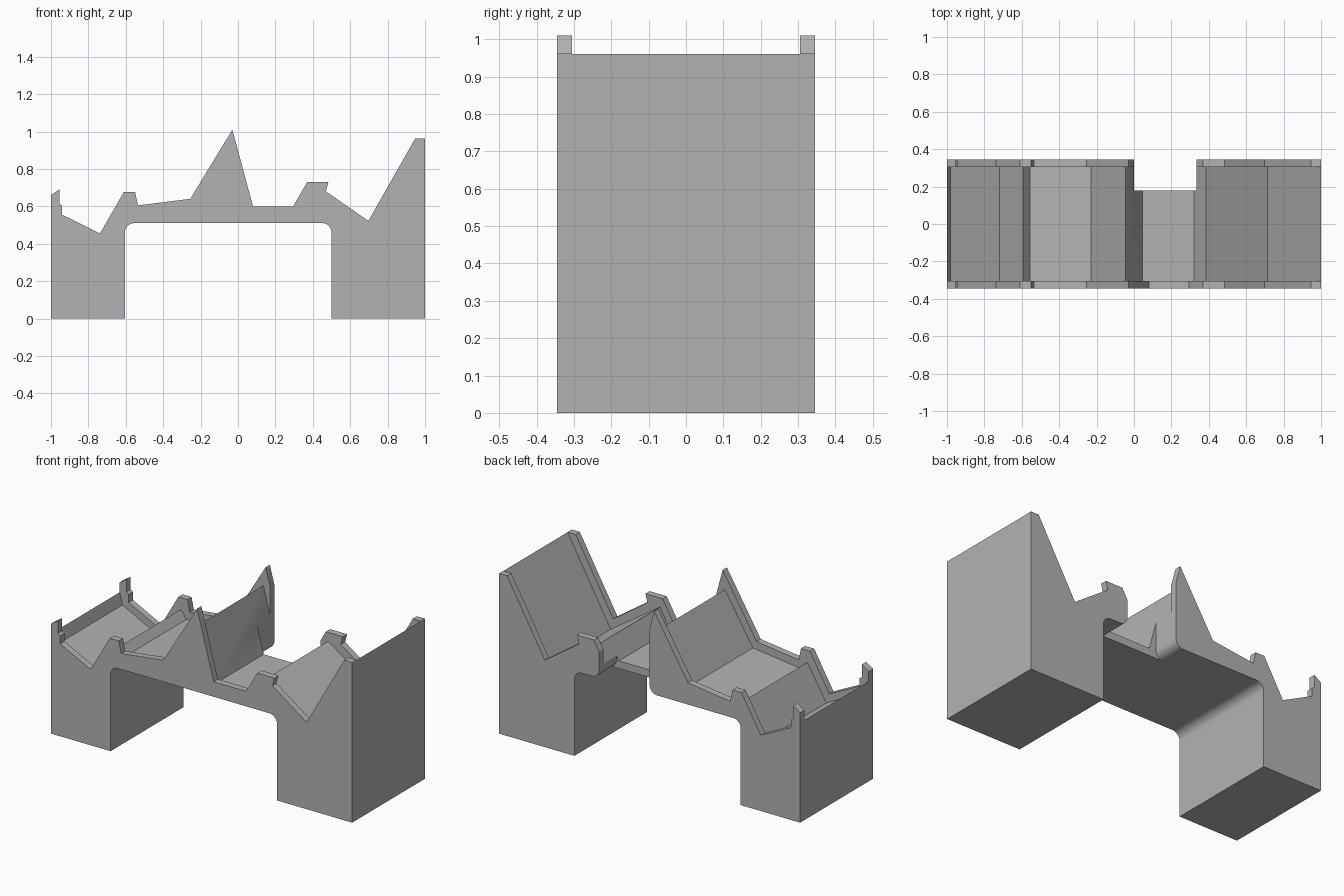
import bpy, bmesh, math

cube = bpy.data.objects.get("Cube")
if cube:
    bpy.data.objects.remove(cube, do_unlink=True)

HALF, RAIL = 0.345, 0.04      # half depth and side rail width
R = 0.05                      # fillet radius

grey = bpy.data.materials.new("plain grey")
grey.use_nodes = True
colour = (0.45, 0.45, 0.45, 1)
grey.diffuse_color = colour
grey.node_tree.nodes["Principled BSDF"].inputs["Base Color"].default_value = colour


def arc(cx, cz, start, end, steps=10):
    angles = [math.radians(start + (end - start) * i / steps) for i in range(steps + 1)]
    return [(cx + R * math.cos(a), cz + R * math.sin(a)) for a in angles]


def extrude(name, profile, y0, y1):
    """Extrude an x-z profile along y."""
    bm = bmesh.new()
    face = bm.faces.new([bm.verts.new((x, y0, z)) for x, z in profile])
    out = bmesh.ops.extrude_face_region(bm, geom=[face])
    moved = [v for v in out["geom"] if isinstance(v, bmesh.types.BMVert)]
    bmesh.ops.translate(bm, verts=moved, vec=(0, y1 - y0, 0))
    bmesh.ops.recalc_face_normals(bm, faces=bm.faces)
    mesh = bpy.data.meshes.new(name)
    bm.to_mesh(mesh)
    bm.free()
    mesh.materials.append(grey)
    obj = bpy.data.objects.new(name, mesh)
    bpy.context.collection.objects.link(obj)
    return obj


def cut(target, cutter):
    mod = target.modifiers.new("cut", 'BOOLEAN')
    mod.operation, mod.solver, mod.object = 'DIFFERENCE', 'EXACT', cutter
    cutter.hide_render = True
    bpy.context.view_layer.update()
    graph = bpy.context.evaluated_depsgraph_get()
    mesh = bpy.data.meshes.new_from_object(target.evaluated_get(graph))
    target.modifiers.clear()
    target.data = mesh
    bpy.data.objects.remove(cutter, do_unlink=True)


# Bridge body: two legs, filleted opening, rail silhouette on top
rail_top = [
    (1, 0.962), (0.947, 0.962), (0.697, 0.522), (0.47, 0.68), (0.483, 0.73),
    (0.37, 0.73), (0.295, 0.6), (0.08, 0.6), (-0.03, 1.01), (-0.255, 0.64),
    (-0.535, 0.605), (-0.55, 0.677), (-0.61, 0.677), (-0.738, 0.455),
    (-0.94, 0.555), (-0.94, 0.603), (-0.955, 0.615), (-0.955, 0.69), (-1, 0.66),
]
opening = arc(-0.605 + R, 0.51 - R, 180, 90) + arc(0.5 - R, 0.51 - R, 90, 0)
body = extrude("bridge_stand",
               rail_top + [(-1, 0), (-0.605, 0)] + opening + [(0.5, 0), (1, 0)],
               -HALF, HALF)

# Sunken bed between the side rails
bed = [
    (-1.1, 0.6), (-1, 0.6), (-0.98, 0.53), (-0.718, 0.395), (-0.593, 0.606),
    (-0.556, 0.556), (-0.231, 0.595), (-0.045, 0.896), (0.045, 0.555),
    (0.32, 0.555), (0.385, 0.677), (0.714, 0.454), (1, 0.961),
    (1.1, 1.14), (1.1, 1.3), (-1.1, 1.3),
]
cut(body, extrude("bed_cutter", bed, RAIL - HALF, HALF - RAIL))

# Rear notch with rounded lower corners
left, right, base = 0.0, 0.335, 0.51
notch = ([(left, 1.3)] + arc(left - R, base + R, 0, -90)
         + [(left - R, base - 0.02), (right + R, base - 0.02)]
         + arc(right + R, base + R, 270, 180) + [(right, 1.3)])
cut(body, extrude("notch_cutter", notch, 0.18, HALF + 0.1))

bpy.context.view_layer.objects.active = body
body.select_set(True)
bpy.ops.object.shade_smooth_by_angle(angle=math.radians(20))
